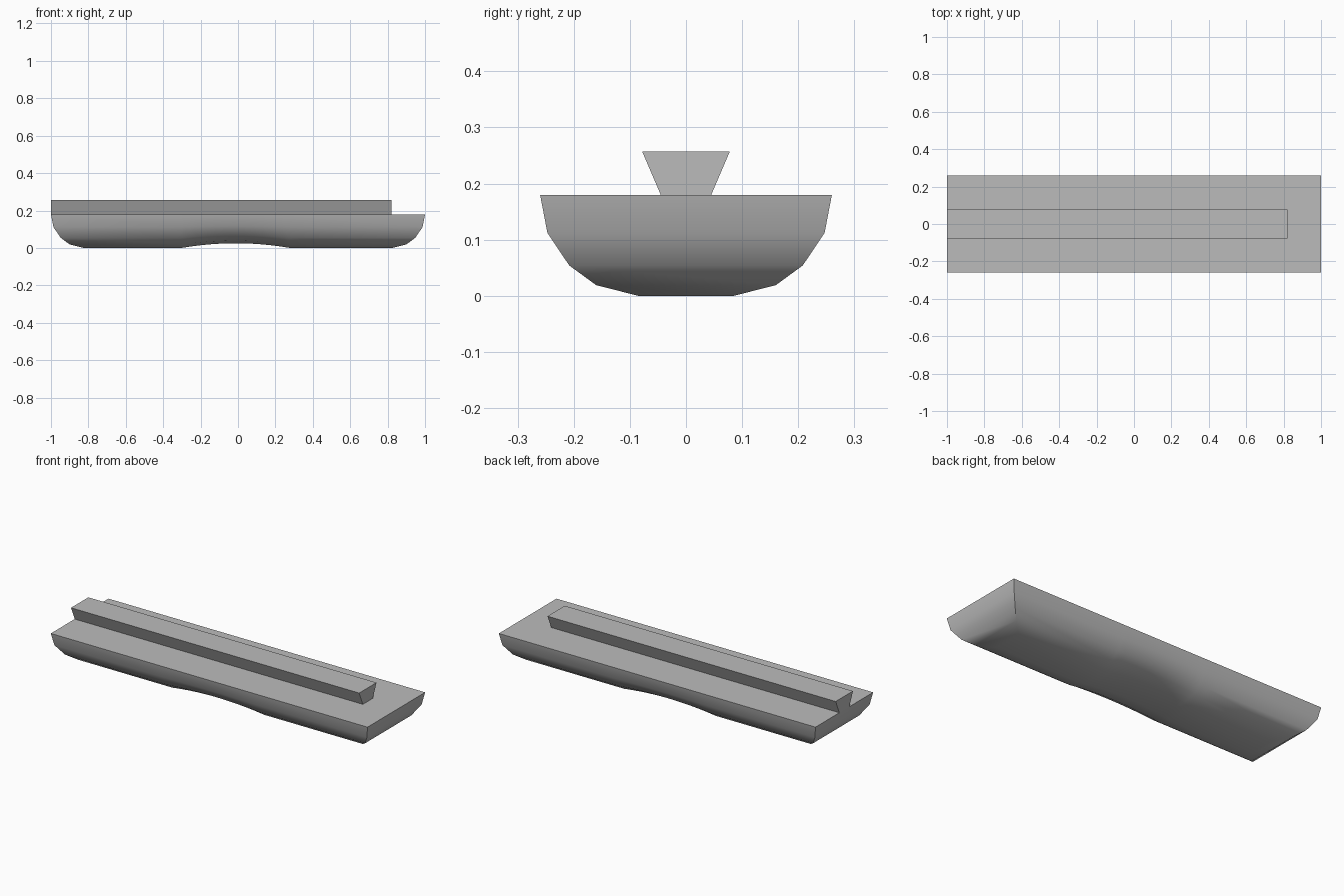
import bpy
import bmesh

default = bpy.data.objects.get("Cube")
if default:
    bpy.data.objects.remove(default)

grey = bpy.data.materials.new("plain grey")
grey.use_nodes = True
grey.diffuse_color = (0.5, 0.5, 0.5, 1)
grey.node_tree.nodes["Principled BSDF"].inputs["Base Color"].default_value = (0.5, 0.5, 0.5, 1)

LENGTH, WIDTH, DECK = 1.0, 0.26, 0.18   # half length, half width, deck height


def finish(bm, name):
    bmesh.ops.recalc_face_normals(bm, faces=bm.faces)
    mesh = bpy.data.meshes.new(name)
    bm.to_mesh(mesh)
    bm.free()
    obj = bpy.data.objects.new(name, mesh)
    mesh.materials.append(grey)
    bpy.context.collection.objects.link(obj)
    bpy.ops.object.select_all(action="DESELECT")
    obj.select_set(True)
    bpy.context.view_layer.objects.active = obj
    bpy.ops.object.shade_smooth_by_angle(angle=0.55)
    return obj


def arch(x):
    """Shallow hollow under the middle of the base."""
    return 0.025 * max(0, 1 - ((x + 0.012) / 0.29) ** 2)


# Rounded base: stacked rectangles, each (inset, height), bridged together
profile = [(0, DECK), (0.013, 0.112), (0.052, 0.054), (0.1, 0.019), (0.175, 0)]
middle = [-0.012 + 0.29 * i / 6 for i in range(-6, 7)]
bm = bmesh.new()
rings = []
for inset, z in profile:
    hx, hy = LENGTH - inset, WIDTH - inset
    xs = [-hx] + middle + [hx]
    fade = (1 - z / DECK) ** 2
    side = [(x, -hy, z + arch(x) * fade) for x in xs]
    loop = side + [(x, -y, h) for x, y, h in reversed(side)]
    rings.append([bm.verts.new(p) for p in loop])

count = len(rings[0])
for upper, lower in zip(rings, rings[1:]):
    for i in range(count):
        j = (i + 1) % count
        bm.faces.new((upper[i], upper[j], lower[j], lower[i]))
bm.faces.new(rings[0])
bottom = rings[-1]
for i in range(count // 2 - 1):
    bm.faces.new((bottom[i], bottom[i + 1], bottom[-i - 2], bottom[-i - 1]))
finish(bm, "rounded_base")

# Dovetail rail, flush with one end of the deck
bm = bmesh.new()
section = [(-0.045, DECK), (0.045, DECK), (0.078, 0.257), (-0.078, 0.257)]
start = bm.faces.new([bm.verts.new((-LENGTH, y, z)) for y, z in section])
ext = bmesh.ops.extrude_face_region(bm, geom=[start], use_keep_orig=True)
moved = [v for v in ext["geom"] if isinstance(v, bmesh.types.BMVert)]
bmesh.ops.translate(bm, verts=moved, vec=(LENGTH + 0.82, 0, 0))
finish(bm, "dovetail_rail")
